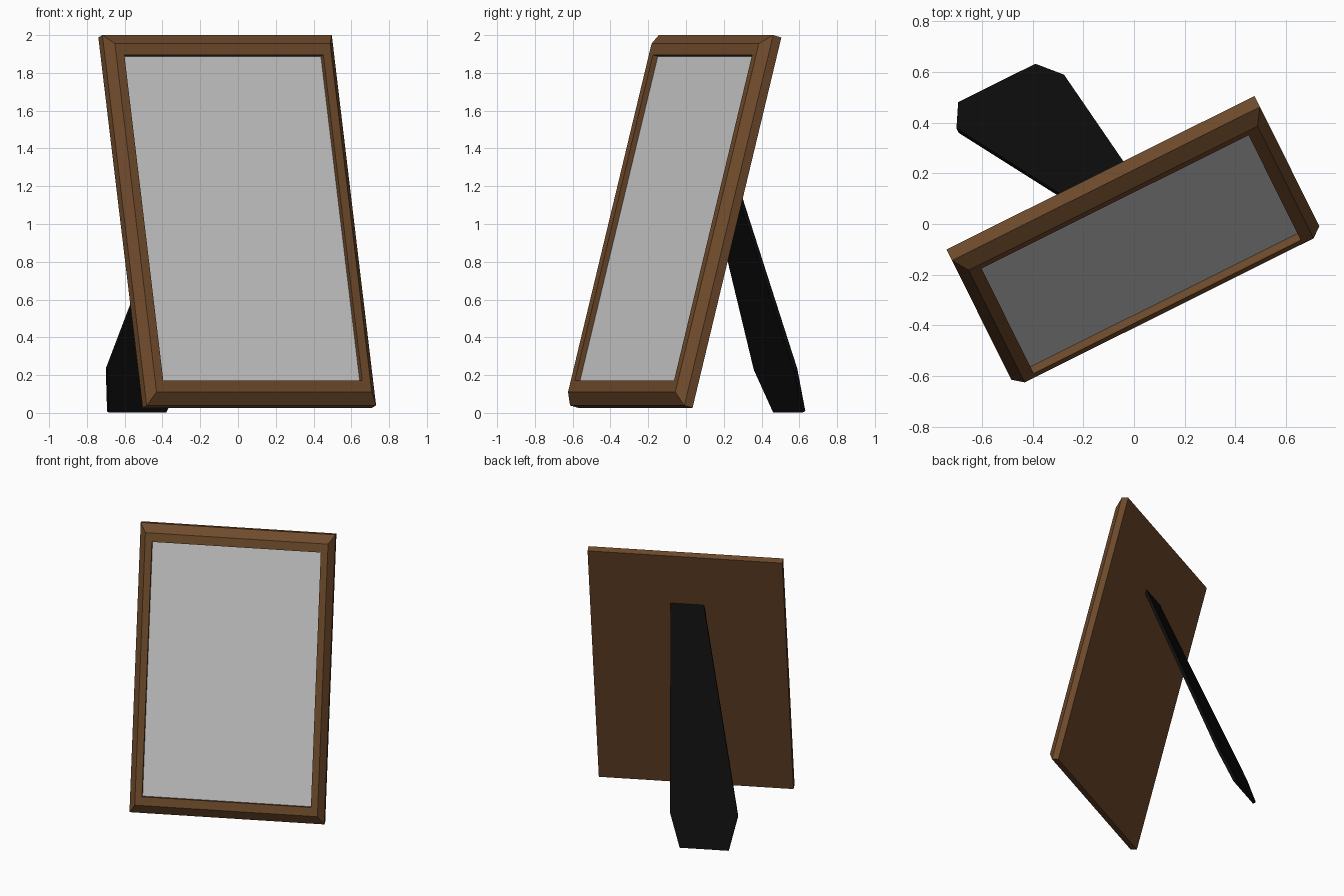
import bpy
from math import radians
from mathutils import Matrix

if "Cube" in bpy.data.objects:
    bpy.data.objects.remove(bpy.data.objects["Cube"])

YAW = Matrix.Rotation(radians(26.5), 4, 'Z')
TILT = Matrix.Rotation(radians(-15), 4, 'X')
CENTRE = (-0.015, -0.033)


def material(name, colour):
    mat = bpy.data.materials.new(name)
    mat.diffuse_color = (*colour, 1)
    mat.use_nodes = True
    mat.node_tree.nodes["Principled BSDF"].inputs["Base Color"].default_value = mat.diffuse_color
    return mat


def add_mesh(name, verts, faces, matrix, mat=None):
    mesh = bpy.data.meshes.new(name)
    mesh.from_pydata(verts, [], faces)
    if mat:
        mesh.materials.append(mat)
    obj = bpy.data.objects.new(name, mesh)
    bpy.context.collection.objects.link(obj)
    obj.matrix_world = matrix
    return obj


def rectangle(hx, hz, y):
    return [(-hx, y, -hz), (hx, y, -hz), (hx, y, hz), (-hx, y, hz)]


wood = material("wood", (0.16, 0.07, 0.025))
black = material("black", (0.004, 0.004, 0.004))
leaning = Matrix.Translation((*CENTRE, 1.007)) @ YAW @ TILT

# Frame: nested rectangles from the back panel to the inner lip
rings = [(0.6785, 1.015, 0), (0.6785, 1.015, -0.05), (0.6365, 0.955, -0.10),
         (0.5885, 0.893, -0.10), (0.5885, 0.893, -0.07)]
verts = [v for ring in rings for v in rectangle(*ring)]
faces = [(3, 2, 1, 0)[::-1][::-1]]
for r in range(len(rings) - 1):
    for i in range(4):
        j = (i + 1) % 4
        faces.append((r * 4 + i, r * 4 + j, r * 4 + 4 + j, r * 4 + 4 + i)[::-1])
add_mesh("frame", verts, faces, leaning, wood)

# Picture panel, recessed behind the lip
add_mesh("picture", rectangle(0.5885, 0.893, -0.07), [(0, 1, 2, 3)], leaning)

# Rear stand: slanted flat leg, (centre, half width, distance back, height)
sections = [(0, 0.116, 0.155, 1.58), (-0.193, 0.237, 0.673, 0.235),
            (-0.208, 0.17, 0.762, 0.009)]
outline = [(c - w, b, z) for c, w, b, z in sections]
outline += [(c + w, b, z) for c, w, b, z in reversed(sections)]
n = len(outline)
verts = outline + [(x, y - 0.0205, z - 0.008) for x, y, z in outline]
faces = [tuple(range(n))[::-1], tuple(range(n, 2 * n))]
faces += [(i, (i + 1) % n, n + (i + 1) % n, n + i) for i in range(n)]
leg = add_mesh("stand_leg", verts, faces,
               Matrix.Translation((*CENTRE, 0)) @ YAW, black)

# Consistent outward normals on the closed leg and the frame
import bmesh
for obj in (leg, bpy.data.objects["frame"]):
    bm = bmesh.new()
    bm.from_mesh(obj.data)
    bmesh.ops.recalc_face_normals(bm, faces=bm.faces)
    bm.to_mesh(obj.data)
    bm.free()
